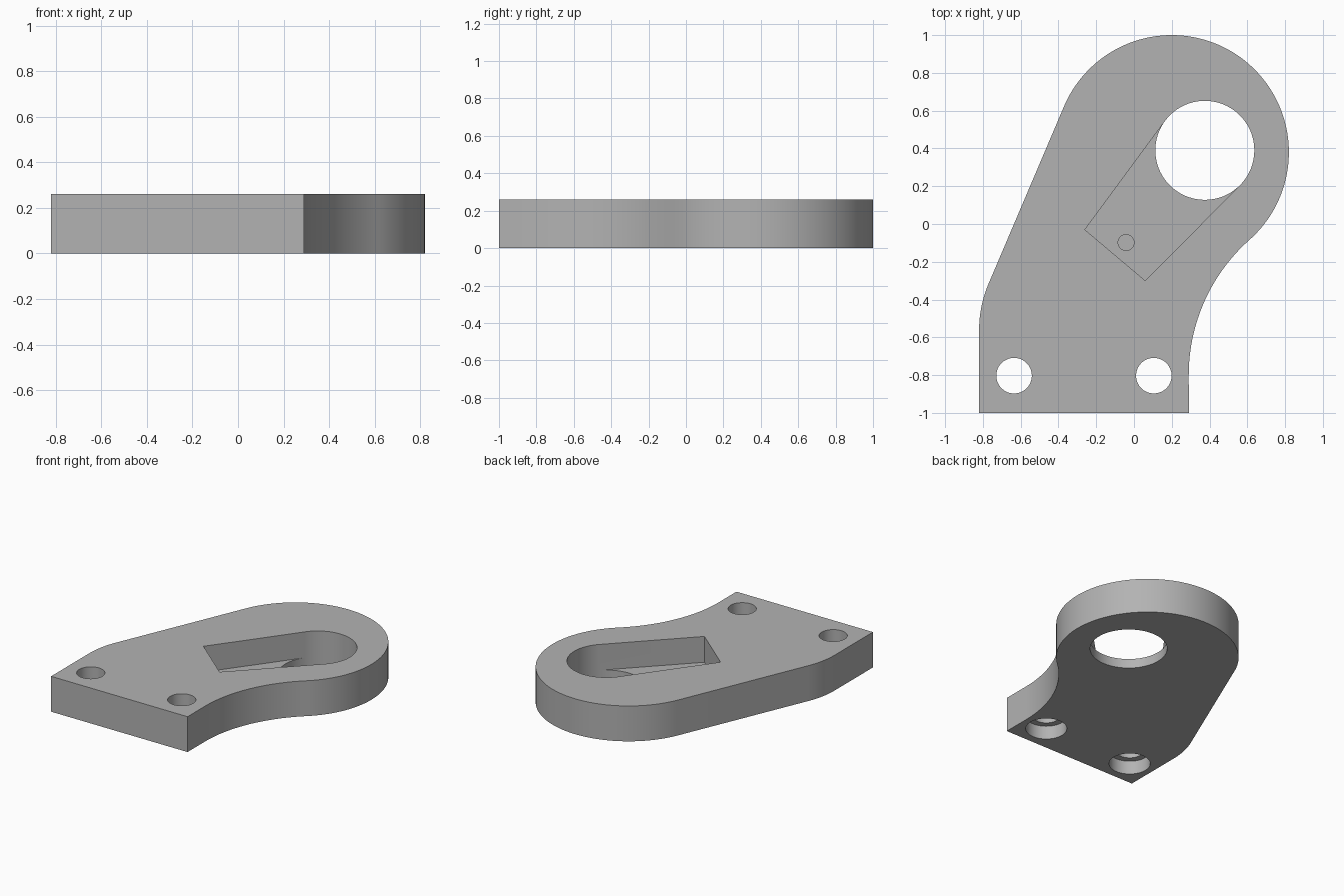
import bpy
import bmesh
from math import cos, sin, radians, degrees, atan2, hypot

if "Cube" in bpy.data.objects:
    bpy.data.objects.remove(bpy.data.objects["Cube"], do_unlink=True)

THICK = 0.26
FLOOR = 0.07          # web left under the pocket
BORE = 0.10           # counterbore depth

grey = bpy.data.materials.new("plain_grey")
grey.use_nodes = True
grey.diffuse_color = (0.45, 0.45, 0.45, 1)
grey.node_tree.nodes["Principled BSDF"].inputs["Base Color"].default_value = (0.45, 0.45, 0.45, 1)


def arc(cx, cy, r, start, end, steps):
    """Points along an arc, angles in degrees."""
    return [(cx + r * cos(radians(start + (end - start) * i / steps)),
             cy + r * sin(radians(start + (end - start) * i / steps)))
            for i in range(steps + 1)]


def prism(name, outline, z0, z1):
    """Extrude a counter-clockwise outline from z0 to z1."""
    bm = bmesh.new()
    face = bm.faces.new([bm.verts.new((x, y, z0)) for x, y in outline])
    top = bmesh.ops.extrude_face_region(bm, geom=[face])["geom"]
    for v in top:
        if isinstance(v, bmesh.types.BMVert):
            v.co.z = z1
    bmesh.ops.recalc_face_normals(bm, faces=bm.faces)
    mesh = bpy.data.meshes.new(name)
    bm.to_mesh(mesh)
    bm.free()
    mesh.materials.append(grey)
    obj = bpy.data.objects.new(name, mesh)
    bpy.context.collection.objects.link(obj)
    return obj


def disc(name, x, y, r, z0, z1, steps=96):
    return prism(name, arc(x, y, r, 0, 360, steps)[:-1], z0, z1)


# Plate outline: foot, concave right flank, round head, slanted left flank
HX, HY, HR = 0.20, 0.38, 0.62
FX, FY = 1.248, -0.80                       # centre of the concave flank
FR = hypot(FX - HX, FY - HY) - HR
join = degrees(atan2(FY - HY, FX - HX))     # where flank meets head
slant = 157.0                               # normal of the left flank
outline = [(-0.82, -1.0), (0.29, -1.0)]
outline += arc(FX, FY, FR, 180, 180 + join, 32)
outline += arc(HX, HY, HR, join, slant, 96)[1:]
outline += arc(-0.20, -0.56, 0.62, slant, 180, 16)
plate = prism("bracket_plate", outline, 0, THICK)

# Cutters: large bore, tapered pocket, blind pin hole, counterbored bolt holes
CX, CY, CR = 0.375, 0.39, 0.262
left_t = arc(CX, CY, CR, 144, 144, 1)[0]
right_t = arc(CX, CY, CR, -45, -45, 1)[0]
cutters = [
    disc("bore_cutter", CX, CY, CR, -0.1, 0.4),
    prism("pocket_cutter", [(-0.26, -0.03), (0.06, -0.30), right_t, (CX, CY), left_t], FLOOR, 0.4),
    disc("pin_cutter", -0.042, -0.098, 0.042, 0.03, 0.2, 48),
]
for x in (-0.635, 0.105):
    cutters.append(disc("bolt_cutter", x, -0.803, 0.094, -0.1, 0.4, 64))
    cutters.append(disc("counterbore_cutter", x, -0.803, 0.14, -0.1, BORE, 64))

bpy.ops.object.select_all(action='DESELECT')
bpy.context.view_layer.objects.active = plate
plate.select_set(True)
for cutter in cutters:
    cutter.hide_render = True
    mod = plate.modifiers.new("cut", 'BOOLEAN')
    mod.operation = 'DIFFERENCE'
    mod.solver = 'EXACT'
    mod.object = cutter
    bpy.ops.object.modifier_apply(modifier=mod.name)
    bpy.data.objects.remove(cutter, do_unlink=True)

bpy.ops.object.shade_smooth_by_angle(angle=radians(25))
